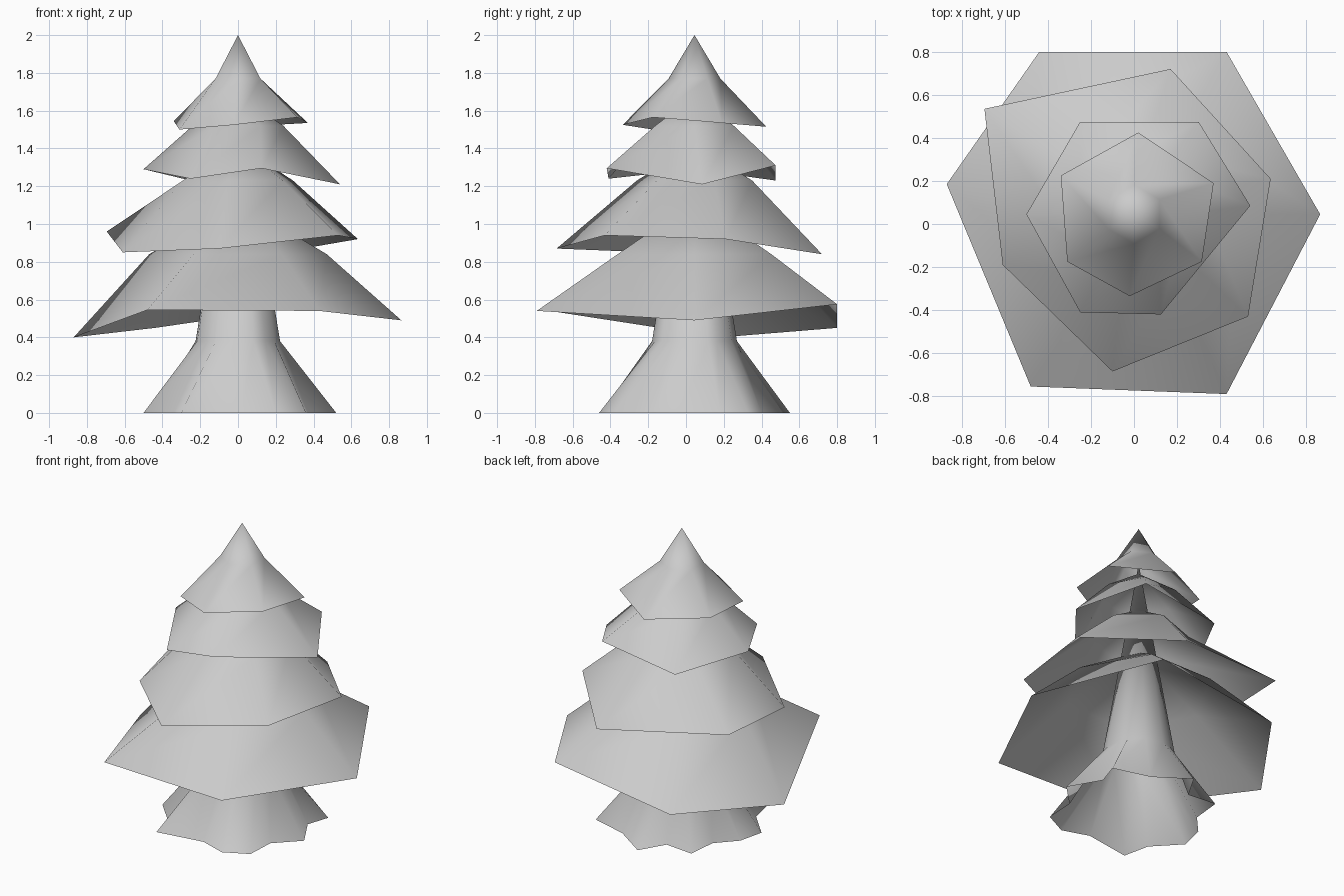
import bpy, bmesh, math

cube = bpy.data.objects.get("Cube")
if cube:
    bpy.data.objects.remove(cube, do_unlink=True)

grey = bpy.data.materials.new("plain_grey")
grey.use_nodes = True
COLOUR = (0.6, 0.6, 0.6, 1)
grey.diffuse_color = COLOUR
grey.node_tree.nodes["Principled BSDF"].inputs["Base Color"].default_value = COLOUR

CENTRE_Y = 0.045


def ring(angles, radius, z):
    return [(radius * math.cos(a), CENTRE_Y + radius * math.sin(a), z) for a in angles]


def loft(name, rings, tip=None):
    """Skin between rings of equal length, with an optional point on top."""
    bm = bmesh.new()
    loops = [[bm.verts.new(p) for p in r] for r in rings]
    n = len(loops[0])
    for low, high in zip(loops, loops[1:]):
        for i in range(n):
            j = (i + 1) % n
            bm.faces.new((low[i], low[j], high[j], high[i]))
    if tip:
        top = bm.verts.new(tip)
        for i in range(n):
            bm.faces.new((loops[-1][i], loops[-1][(i + 1) % n], top))
    mesh = bpy.data.meshes.new(name)
    bm.to_mesh(mesh)
    bm.free()
    mesh.materials.append(grey)
    mesh.shade_smooth()
    obj = bpy.data.objects.new(name, mesh)
    bpy.context.collection.objects.link(obj)
    return obj


def directions(points):
    return [math.atan2(p[1] - CENTRE_Y, p[0]) for p in points]


# Trunk with splayed roots, tapering up through the branches
roots = [(0.52, -0.03), (0.40, 0.18), (0.45, 0.33), (0.2, 0.40), (-0.02, 0.55),
         (-0.12, 0.38), (-0.32, 0.40), (-0.34, 0.2), (-0.46, 0.07), (-0.5, -0.1),
         (-0.34, -0.27), (-0.3, -0.45), (0.02, -0.40), (0.2, -0.46), (0.36, -0.38),
         (0.37, -0.18)]
spokes = directions(roots)
loft("trunk", [[(x, y, 0) for x, y in roots], ring(spokes, 0.225, 0.38)],
     (0, CENTRE_Y, 1.75))

# Branch tiers: ragged six-sided hems, then shoulder radius and height, then tip height
tiers = {
    "bottom_branches": (
        [(0.865, 0.045, 0.49), (0.43, 0.8, 0.575), (-0.44, 0.8, 0.45),
         (-0.87, 0.185, 0.4), (-0.48, -0.755, 0.545), (0.43, -0.79, 0.54)],
        0.47, 0.84, 1.12, 0),
    "lower_branches": (
        [(0.635, 0.21, 0.92), (0.17, 0.72, 0.84), (-0.695, 0.535, 0.96),
         (-0.61, -0.19, 0.85), (-0.1, -0.685, 0.87), (0.53, -0.43, 0.94)],
        0.31, 1.23, 1.42, 20),
    "upper_branches": (
        [(0.54, 0.085, 1.21), (0.3, 0.475, 1.31), (-0.25, 0.475, 1.23),
         (-0.5, 0.045, 1.29), (-0.25, -0.41, 1.24), (0.125, -0.42, 1.295)],
        0.24, 1.52, 1.68, 0),
    "top_branches": (
        [(0.37, 0.19, 1.535), (0.02, 0.425, 1.515), (-0.34, 0.225, 1.545),
         (-0.31, -0.175, 1.5), (-0.02, -0.335, 1.525), (0.315, -0.175, 1.565)],
        0.137, 1.77, 2.0, 30),
}
for name, (hem, radius, height, tip, turn) in tiers.items():
    angles = [math.radians(turn + 60 * i) for i in range(6)]
    loft(name, [hem, ring(angles, radius, height)], (0, CENTRE_Y, tip))
